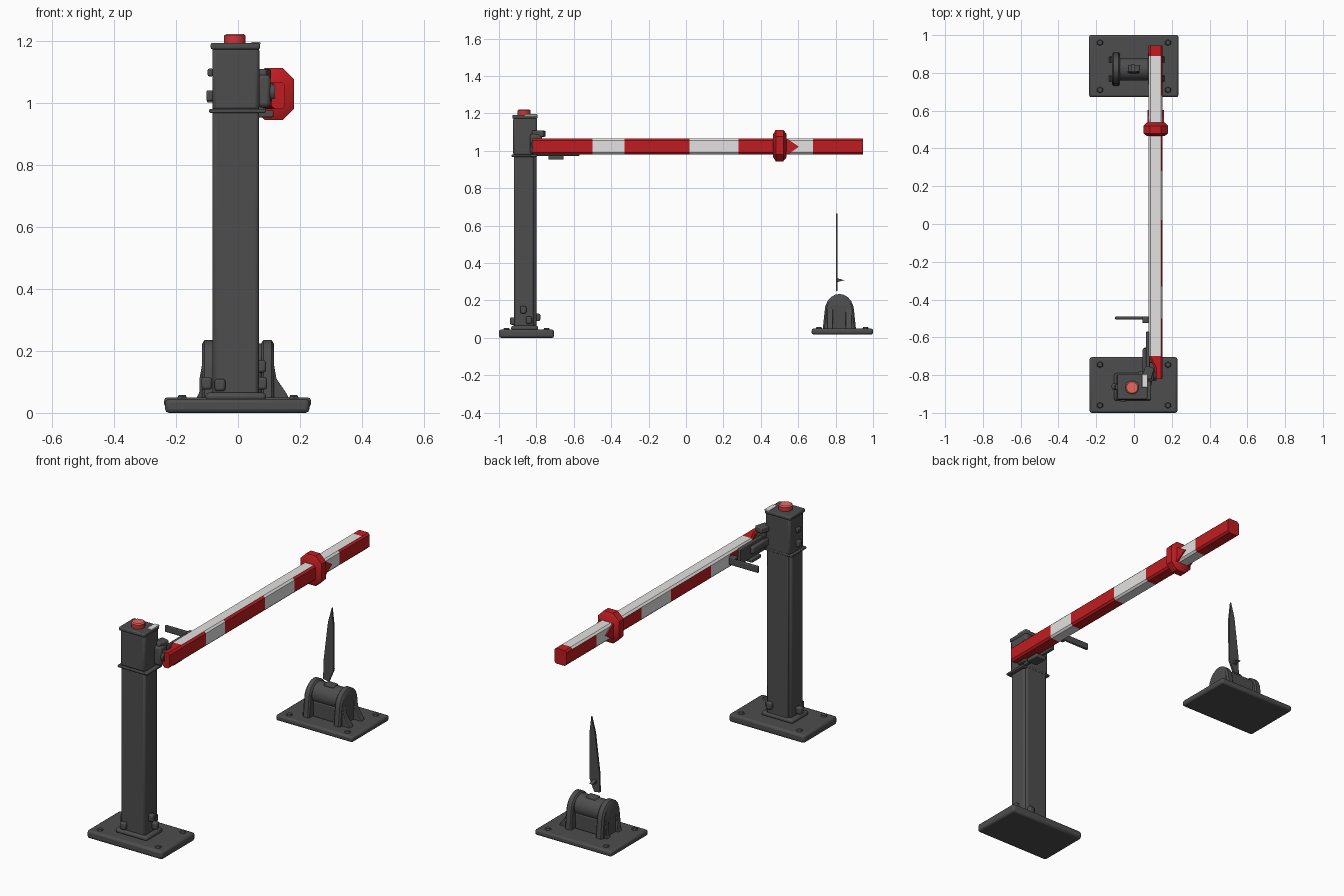
import bpy, bmesh, math
from mathutils import Vector, Matrix

cube = bpy.data.objects.get("Cube")
if cube:
    bpy.data.objects.remove(cube, do_unlink=True)


def material(name, rgb):
    m = bpy.data.materials.new(name)
    m.use_nodes = True
    m.diffuse_color = (*rgb, 1)
    m.node_tree.nodes["Principled BSDF"].inputs["Base Color"].default_value = (*rgb, 1)
    return m


GREY = material("dark grey metal", (0.075, 0.075, 0.075))
RED = material("red paint", (0.52, 0.012, 0.015))
WHITE = material("white paint", (0.77, 0.755, 0.75))
LAMP_SIDE = material("bright red lamp side", (0.62, 0.035, 0.04))
LAMP_TOP = material("light red lamp top", (0.8, 0.14, 0.12))


def finish(name, bm, mats, bevel=0):
    bmesh.ops.recalc_face_normals(bm, faces=bm.faces)
    mesh = bpy.data.meshes.new(name)
    bm.to_mesh(mesh)
    bm.free()
    for m in mats:
        mesh.materials.append(m)
    ob = bpy.data.objects.new(name, mesh)
    bpy.context.collection.objects.link(ob)
    if bevel:
        mod = ob.modifiers.new("soft edges", "BEVEL")
        mod.width, mod.segments, mod.limit_method = bevel, 2, "ANGLE"
    bpy.ops.object.select_all(action="DESELECT")
    ob.select_set(True)
    bpy.context.view_layer.objects.active = ob
    bpy.ops.object.shade_smooth_by_angle(angle=math.radians(35))
    return ob


def box(name, x, y, z, mat=GREY, bevel=0.005, tilt=0):
    """Box from (min, max) pairs, optionally turned about z."""
    lo, hi = Vector((x[0], y[0], z[0])), Vector((x[1], y[1], z[1]))
    bm = bmesh.new()
    place = Matrix.Translation((lo + hi) / 2) @ Matrix.Rotation(tilt, 4, "Z")
    bmesh.ops.create_cube(bm, size=1, matrix=place @ Matrix.Diagonal((*(hi - lo), 1)))
    return finish(name, bm, [mat], bevel)


def loft(name, rings, mats=(GREY,), bevel=0, rule=None):
    """Skin a list of equal point rings and cap both ends."""
    bm = bmesh.new()
    loops = [[bm.verts.new(p) for p in ring] for ring in rings]
    n = len(loops[0])
    for a, b in zip(loops, loops[1:]):
        for i in range(n):
            j = (i + 1) % n
            bm.faces.new((a[i], a[j], b[j], b[i]))
    bm.faces.new(loops[0])
    bm.faces.new(loops[-1])
    bmesh.ops.recalc_face_normals(bm, faces=bm.faces)
    if rule:
        for f in bm.faces:
            f.material_index = rule(f)
    return finish(name, bm, mats, bevel)


def lathe(name, centre, axis, profile, sides=16, mats=(GREY,), rule=None):
    """Revolve (offset, radius) pairs about the x or z axis."""
    rings = []
    for off, r in profile:
        ring = []
        for i in range(sides):
            a = math.tau * (i + 0.5) / sides
            u, v = r * math.cos(a), r * math.sin(a)
            ring.append(Vector(centre) + Vector((off, u, v) if axis == "x" else (u, v, off)))
        rings.append(ring)
    return loft(name, rings, mats, 0, rule)


def chamfered(y, x0, x1, z0, z1, c):
    """Rectangle with cut corners in the plane at y."""
    return [(x0 + c, y, z0), (x1 - c, y, z0), (x1, y, z0 + c), (x1, y, z1 - c),
            (x1 - c, y, z1), (x0 + c, y, z1), (x0, y, z1 - c), (x0, y, z0 + c)]


# Ground plates with bolts
box("front_base", (-0.235, 0.23), (-1, -0.705), (0, 0.045), bevel=0.012)
box("rear_base", (-0.238, 0.235), (0.672, 1), (0.018, 0.05), bevel=0.01)
for label, rows, z in (("front", (-0.96, -0.745), 0.043), ("rear", (0.71, 0.96), 0.048)):
    for x in (-0.18, 0.18):
        for y in rows:
            lathe(label + "_base_bolt", (x, y, z), "z", [(0, 0.018), (0.01, 0.013)], 6)

# Post, head and collar
box("post", (-0.082, 0.068), (-0.92, -0.812), (0.04, 1.0), bevel=0.012)
box("post_back_strip", (-0.07, 0.06), (-0.815, -0.798), (0.05, 1.0))
box("post_foot", (-0.105, 0.09), (-0.935, -0.79), (0.04, 0.065), bevel=0.01)
box("post_collar", (-0.093, 0.09), (-0.932, -0.797), (0.967, 0.98), bevel=0.004)
box("post_head", (-0.083, 0.069), (-0.924, -0.797), (0.975, 1.18), bevel=0.012)
box("post_lid", (-0.088, 0.071), (-0.928, -0.794), (1.172, 1.193), bevel=0.006)
box("lid_corner_plate", (0.043, 0.072), (-0.865, -0.795), (1.188, 1.196), WHITE, 0.002)
lathe("warning_lamp", (-0.01, -0.866, 1.19), "z", [(0, 0.036), (0.026, 0.036), (0.031, 0.03)], 12,
      (LAMP_SIDE, LAMP_TOP), lambda f: int(f.normal.z > 0.5))

# Small fittings on the post
box("upper_side_clip", (-0.098, -0.08), (-0.88, -0.85), (1.085, 1.11))
box("lower_side_clip", (-0.102, -0.08), (-0.88, -0.85), (1.005, 1.04))
for x, y, z in ((-0.1, -0.86, 0.095), (-0.057, -0.925, 0.09), (0.075, -0.87, 0.15),
                (0.078, -0.84, 0.095), (0.04, -0.795, 0.11)):
    box("foot_fitting", (x - 0.018, x + 0.016), (y - 0.016, y + 0.016), (z - 0.02, z + 0.02), bevel=0.008)

# Pivot bracket between post and arm
box("pivot_block", (0.06, 0.105), (-0.835, -0.77), (0.985, 1.09), bevel=0.012)
box("pivot_upper_lug", (0.05, 0.1), (-0.82, -0.755), (1.075, 1.108), bevel=0.006, tilt=-0.3)
box("pivot_cheek", (0.064, 0.084), (-0.8, -0.57), (0.972, 1.058), bevel=0.004)
box("pivot_link", (0.045, 0.08), (-0.8, -0.66), (1.0, 1.04), bevel=0.008)
box("pivot_lower_plate", (0.05, 0.115), (-0.735, -0.655), (0.953, 0.975), bevel=0.005)
lathe("pivot_pin", (0.06, -0.8, 1.035), "x", [(0, 0.03), (0.06, 0.03)], 12)
box("arm_side_plate", (-0.1, 0.06), (-0.506, -0.49), (1.0, 1.035), bevel=0.004)
box("arm_side_plate_mount", (0.045, 0.085), (-0.525, -0.49), (1.0, 1.045))

# Striped arm: chamfered section skinned along y, with a white top
STOPS = (-0.5, -0.33, 0.02, 0.28, 0.535, 0.68)


def arm_colour(face):
    y = face.calc_center_median().y
    if face.normal.z > 0.5 and face.normal.x < 0.3 and -0.7 < y < 0.89:
        return 1
    return sum(y > s for s in STOPS) % 2


loft("striped_arm", [chamfered(y, 0.108 if y < -0.75 else 0.078, 0.152, 0.98, 1.066, 0.01)
                     for y in (-0.82, -0.76, -0.7, *STOPS, 0.89, 0.945)], (RED, WHITE), 0, arm_colour)

# Collar ring on the arm with painted arrow points
loft("arm_ring", [chamfered(y, 0.115 - w, 0.115 + w, 1.028 - h, 1.028 + h, 0.036)
                  for y, w, h in ((0.466, 0.048, 0.062), (0.48, 0.065, 0.084),
                                  (0.52, 0.065, 0.084), (0.538, 0.048, 0.062))], (RED,))
for x in (0.071, 0.151):
    loft("arrow_point", [[(xx, 0.53, 0.982), (xx, 0.545, 0.982), (xx, 0.604, 1.022),
                          (xx, 0.545, 1.062), (xx, 0.53, 1.062)] for xx in (x, x + 0.008)], (RED,))


# Rear cradle: rounded cheeks flaring to the base, with a drum between
def cheek_section(x, top, half):
    arc = [math.pi * i / 10 for i in range(11)]
    pts = [(x, 0.82 + half * math.cos(a), 0.14 + (top - 0.14) * math.sin(a)) for a in arc]
    return pts + [(x, 0.82 - half - 0.01, 0.045), (x, 0.82 + half + 0.01, 0.045)]


for side, reach in ((-1, 0.135), (1, 0.165)):
    loft("cradle_cheek", [cheek_section(side * x, top, h) for x, top, h in
                          ((0.075, 0.225, 0.072), (0.082, 0.235, 0.079), (0.108, 0.235, 0.079), (0.116, 0.222, 0.07))])
    for y in (0.77, 0.87):
        outline = [(0.11, 0.19), (0.11, 0.045), (reach, 0.045), (reach - 0.01, 0.065), (0.124, 0.11)]
        loft("cheek_gusset", [[(side * x, yy, z) for x, z in outline]
                              for yy in (y - 0.016, y + 0.016)], bevel=0.003)
lathe("cradle_drum", (0, 0.82, 0.165), "x", [(-0.08, 0.06), (0.08, 0.06)], 20)
box("drum_support", (-0.075, 0.075), (0.765, 0.875), (0.045, 0.14), bevel=0.01)
box("drum_cap", (-0.03, 0.03), (0.798, 0.842), (0.215, 0.232))

# Thin upright blade above the cradle
blade = [(-0.035, 0.255), (0.0, 0.25), (0.028, 0.315), (0.03, 0.56), (0.018, 0.665), (-0.005, 0.58), (-0.032, 0.36)]
loft("upright_blade", [[(x, y, z) for x, z in blade] for y in (0.801, 0.811)])
loft("blade_spur", [[(x, 0.805, 0.298), (x, 0.848, 0.308), (x, 0.805, 0.32)] for x in (-0.015, 0.005)])
